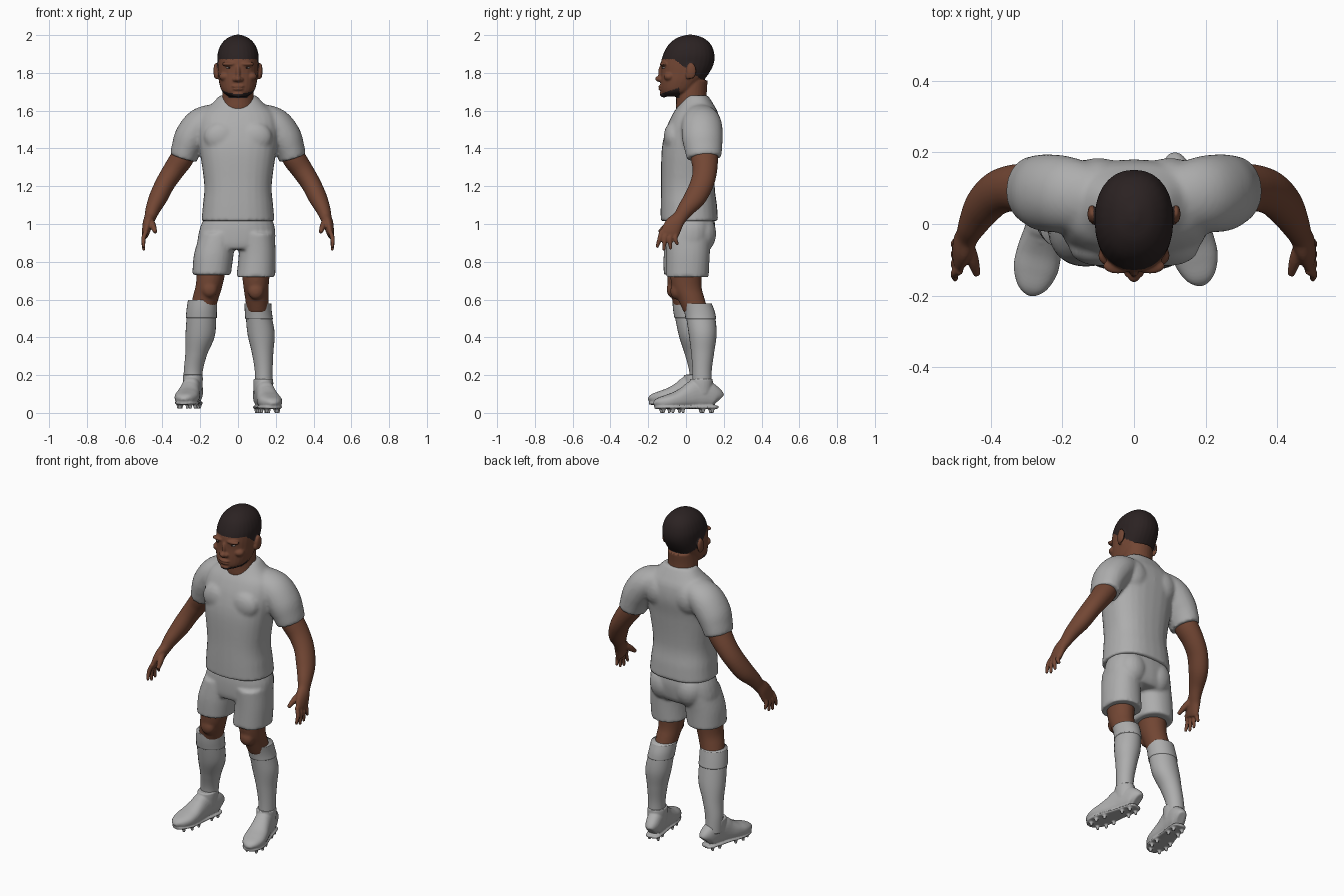
import bpy, bmesh, math
from mathutils import Vector, Matrix

cube = bpy.data.objects.get("Cube")
if cube:
    bpy.data.objects.remove(cube, do_unlink=True)


def material(name, color):
    mat = bpy.data.materials.new(name)
    mat.use_nodes = True
    mat.diffuse_color = (*color, 1)
    for node in mat.node_tree.nodes:
        if node.type == 'BSDF_PRINCIPLED':
            node.inputs["Base Color"].default_value = (*color, 1)
            node.inputs["Roughness"].default_value = 0.8
    return mat


GREY = material("kit_grey", (0.42, 0.42, 0.42))
SKIN = material("brown_skin", (0.17, 0.062, 0.034))
HAIR = material("dark_hair", (0.024, 0.016, 0.016))
WHITE = material("eye_white", (0.5, 0.45, 0.42))


def spline(rows, steps):
    """Smooth interpolation through rows of (x, y, z, half width, half depth)."""
    out = []
    last = len(rows) - 1
    for i in range(last):
        p, q, r, s = (rows[max(0, min(last, i + k))] for k in (-1, 0, 1, 2))
        for j in range(steps):
            t = j / steps
            out.append([b + 0.5 * t * (c - a + t * (2 * a - 5 * b + 4 * c - d + t * (3 * (b - c) + d - a)))
                        for a, b, c, d in zip(p, q, r, s)])
    return out + [list(rows[-1])]


def loft(bm, rows, side=1, ref=None, power=2.0, steps=5, sides=28):
    """Closed tube; level rings when ref is None, else rings square to the path."""
    rings = spline([(r[0] * side, *r[1:]) for r in rows], steps)
    loops = []
    for i, (x, y, z, a, b) in enumerate(rings):
        u, v = Vector((1, 0, 0)), Vector((0, 1, 0))
        if ref:
            before, after = rings[max(i - 1, 0)], rings[min(i + 1, len(rings) - 1)]
            t = (Vector(after[:3]) - Vector(before[:3])).normalized()
            v = Vector(ref)
            v = (v - t * v.dot(t)).normalized()
            u = v.cross(t)
        loop = []
        for k in range(sides):
            ang = math.tau * k / sides
            c, s = math.cos(ang), math.sin(ang)
            cu = math.copysign(abs(c) ** (2 / power), c) * a
            sv = math.copysign(abs(s) ** (2 / power), s) * b
            loop.append(bm.verts.new(Vector((x, y, z)) + u * cu + v * sv))
        loops.append(loop)
    for lo, hi in zip(loops, loops[1:]):
        for k in range(sides):
            n = (k + 1) % sides
            bm.faces.new((lo[k], lo[n], hi[n], hi[k]))
    bm.faces.new(loops[0])
    bm.faces.new(loops[-1])


def ball(bm, center, radii):
    mtx = Matrix.Translation(center) @ Matrix.Diagonal((*radii, 1))
    bmesh.ops.create_uvsphere(bm, u_segments=20, v_segments=12, radius=1, matrix=mtx)


def pair(bm, center, radii):
    for s in (1, -1):
        ball(bm, (center[0] * s, *center[1:]), radii)


def finish(bm, name, mats, voxel=0, relax=0, rule=None):
    """Make the object, fuse its volumes into one skin and paint by rule."""
    bmesh.ops.recalc_face_normals(bm, faces=bm.faces)
    mesh = bpy.data.meshes.new(name)
    bm.to_mesh(mesh)
    bm.free()
    obj = bpy.data.objects.new(name, mesh)
    bpy.context.scene.collection.objects.link(obj)
    if voxel:
        fuse = obj.modifiers.new("fuse", 'REMESH')
        fuse.mode = 'VOXEL'
        fuse.voxel_size = voxel
        soft = obj.modifiers.new("soften", 'SMOOTH')
        soft.factor, soft.iterations = 0.5, relax
        graph = bpy.context.evaluated_depsgraph_get()
        baked = bpy.data.meshes.new_from_object(obj.evaluated_get(graph))
        obj.modifiers.clear()
        obj.data = baked
    obj.data.materials.clear()
    for mat in mats:
        obj.data.materials.append(mat)
    for face in obj.data.polygons:
        face.use_smooth = True
        face.material_index = rule(face.center) if rule else 0
    return obj


# Head and neck
bm = bmesh.new()
loft(bm, [(0, -.06, 1.675, .045, .058), (0, -.045, 1.70, .083, .088), (0, -.025, 1.75, .1, .11),
          (0, -.005, 1.80, .106, .128), (0, .007, 1.85, .109, .14), (0, .015, 1.90, .108, .135),
          (0, .02, 1.95, .09, .112), (0, .022, 1.985, .055, .07), (0, .022, 2.002, .012, .016)], power=2.2)
loft(bm, [(0, .05, 1.54, .09, .075), (0, .035, 1.60, .09, .085), (0, .03, 1.65, .085, .082),
          (0, .03, 1.70, .083, .08), (0, .04, 1.76, .08, .075)])
ball(bm, (0, -.142, 1.768), (.018, .021, .016))             # nose tip
ball(bm, (0, -.13, 1.80), (.013, .018, .042))               # nose bridge
pair(bm, (.017, -.134, 1.765), (.012, .015, .012))          # nostrils
pair(bm, (.045, -.117, 1.847), (.042, .022, .012))          # brows
pair(bm, (.066, -.088, 1.78), (.034, .03, .024))            # cheekbones
ball(bm, (0, -.13, 1.729), (.034, .017, .008))              # upper lip
ball(bm, (0, -.129, 1.714), (.03, .017, .008))              # lower lip
ball(bm, (0, -.117, 1.688), (.034, .023, .018))             # chin
pair(bm, (.118, .028, 1.81), (.012, .026, .042))            # ears
pair(bm, (.112, .012, 1.79), (.012, .014, .025))            # ear lobes


def head_paint(c):
    hairline = 1.872 if c.y < -.06 else max(1.765, 1.87 - .75 * (c.y + .06))
    beard = c.y < -.035 and 1.665 < c.z < 1.69 + .35 * (c.y + .13)
    return int((c.z > hairline and abs(c.x) < .113) or beard)


finish(bm, "head", [SKIN, HAIR], .005, 3, head_paint)

# Eyes
for label, mat, depth, size in (("eyes", WHITE, -.112, (.016, .014, .006)),
                                ("irises", HAIR, -.122, (.006, .006, .005))):
    bm = bmesh.new()
    pair(bm, (.047, depth, 1.827), size)
    finish(bm, label, [mat])

# Shirt: torso and sleeves
bm = bmesh.new()
loft(bm, [(0, .018, 1.015, .194, .152), (0, .015, 1.10, .186, .149), (0, .01, 1.21, .179, .142),
          (0, .018, 1.39, .203, .147), (0, .037, 1.50, .215, .143), (0, .05, 1.58, .2, .122),
          (0, .055, 1.63, .145, .093), (0, .057, 1.68, .098, .06)], power=2.4)
pair(bm, (.09, -.07, 1.46), (.09, .048, .08))               # chest
pair(bm, (.1, .11, 1.52), (.09, .075, .1))                  # shoulder blades
for side in (1, -1):
    loft(bm, [(.06, .07, 1.57, .06, .08), (.13, .075, 1.56, .075, .095), (.195, .083, 1.525, .09, .107),
              (.246, .087, 1.46, .09, .108), (.273, .092, 1.40, .08, .1),
              (.289, .096, 1.35, .073, .092)], side, ref=(0, 1, 0))
finish(bm, "shirt", [GREY], .01, 4)

# Arms and hands
for side, label in ((1, "left"), (-1, "right")):
    bm = bmesh.new()
    loft(bm, [(.25, .092, 1.45, .055, .065), (.29, .097, 1.36, .062, .072), (.34, .1, 1.285, .057, .065),
              (.385, .085, 1.215, .052, .062), (.422, .048, 1.14, .049, .058), (.45, 0, 1.08, .039, .045),
              (.465, -.032, 1.035, .031, .038), (.478, -.062, 1, .027, .047),
              (.488, -.085, .955, .02, .05), (.49, -.092, .935, .013, .043)], side, ref=(0, 1, 0))
    for i, tip in enumerate((.882, .868, .874, .897)):      # fingers
        y = -.128 + .027 * i
        end = (.499, y - .024 + .008 * i, tip)
        loft(bm, [(.485, y, .965, .012, .013), (.5, y - .01, .925, .012, .013), (*end, .009, .009)],
             side, ref=(0, 1, 0), sides=12)
        ball(bm, (end[0] * side, *end[1:]), (.009, .009, .01))
    loft(bm, [(.47, -.05, 1.025, .02, .022), (.45, -.1, .99, .017, .019), (.438, -.142, .956, .01, .011)],
         side, ref=(0, 1, 0), sides=12)                     # thumb
    finish(bm, label + "_arm", [SKIN], .005, 3)

# Shorts
bm = bmesh.new()
loft(bm, [(0, .025, 1.05, .17, .12), (-.003, .025, .98, .198, .13), (-.01, .02, .9, .205, .125),
          (-.012, .015, .865, .18, .11)], power=2.3)
pair(bm, (.085, .085, .95), (.085, .075, .1))               # seat
loft(bm, [(-.105, .015, .95, .095, .12), (-.128, 0, .84, .105, .118), (-.14, -.003, .73, .102, .115)], power=2.2)
loft(bm, [(.098, .012, .95, .095, .12), (.102, .01, .84, .098, .116), (.094, .006, .72, .103, .114)], power=2.2)
finish(bm, "shorts", [GREY], .009, 3)

# Legs, socks and boots, posed separately
LEGS = {
    "left": [(.095, 0, .82, .083, .088), (.095, .002, .68, .068, .08), (.1, .025, .61, .063, .072),
             (.106, .055, .53, .058, .066)],
    "right": [(-.135, -.01, .82, .083, .088), (-.15, -.018, .69, .072, .08), (-.168, -.008, .62, .07, .07),
              (-.19, .005, .54, .066, .066)],
}
SOCKS = {
    "left": [(.105, .058, .58, .067, .074), (.109, .075, .52, .068, .077), (.122, .088, .42, .072, .074),
             (.13, .088, .32, .057, .061), (.136, .085, .22, .047, .051), (.137, .085, .12, .046, .052)],
    "right": [(-.188, .002, .597, .073, .07), (-.193, .012, .53, .077, .074), (-.2, .035, .41, .078, .073),
              (-.221, .055, .31, .058, .061), (-.237, .068, .22, .05, .051), (-.24, .072, .13, .048, .052)],
}
# Heel point, toe point and height of the sole above the studs
FEET = {"left": ((.115, .168), (.188, -.165), .022), "right": ((-.222, .135), (-.288, -.193), .044)}
# Boot outline: share of length, half width, height
OUTLINE = [(0, .022, .085), (.05, .04, .115), (.2, .047, .15), (.36, .05, .152), (.48, .054, .125),
           (.64, .062, .094), (.8, .062, .074), (.94, .043, .056), (1, .014, .032)]

for label in ("left", "right"):
    bm = bmesh.new()
    loft(bm, LEGS[label])
    x, y, z, a, b = LEGS[label][1]
    ball(bm, (x, y - b + .025, z - .035), (.042, .03, .045))  # kneecap
    finish(bm, label + "_leg", [SKIN], .008, 4)

    bm = bmesh.new()
    loft(bm, SOCKS[label], steps=8)
    cuff = spline(SOCKS[label], 8)[:11]
    loft(bm, [(*r[:3], r[3] + .004, r[4] + .004) for r in cuff], steps=2)
    finish(bm, label + "_sock", [GREY])

    heel, toe, base = (Vector((*FEET[label][0], 0)), Vector((*FEET[label][1], 0)), FEET[label][2])
    ahead = (toe - heel).normalized()
    across = ahead.cross(Vector((0, 0, 1)))
    bm = bmesh.new()
    body = []
    for f, w, h in OUTLINE:
        p = heel.lerp(toe, f)
        body.append((p.x, p.y, base + h / 2, w, h / 2))
    loft(bm, body, ref=(0, 0, 1), power=2.4)
    # sole plate
    plate = [(r[0], r[1], base + .008, r[3] * .97 + .002, .009) for r in body]
    loft(bm, plate, ref=(0, 0, 1), power=3)
    # ankle collar
    ankle = heel.lerp(toe, .26)
    loft(bm, [(ankle.x, ankle.y, base + z, r, r + .008) for z, r in ((.08, .05), (.13, .053), (.158, .052))])
    # laces
    for f, h in ((.42, .142), (.49, .126), (.56, .111)):
        p = heel.lerp(toe, f)
        tips = [p + across * k for k in (-.03, 0, .03)]
        loft(bm, [(t.x, t.y, base + h - lower, .006, .006) for t, lower in zip(tips, (.012, 0, .012))],
             ref=(0, 0, 1), sides=10)
    # studs
    for f, spread in ((.1, .026), (.25, .03), (.58, .042), (.74, .045), (.88, .028)):
        for s in (1, -1):
            p = heel.lerp(toe, f) + across * spread * s
            loft(bm, [(p.x, p.y, base + .01, .012, .012), (p.x, p.y, base - .022, .008, .008)], sides=10)
    finish(bm, label + "_boot", [GREY], .005, 2)
